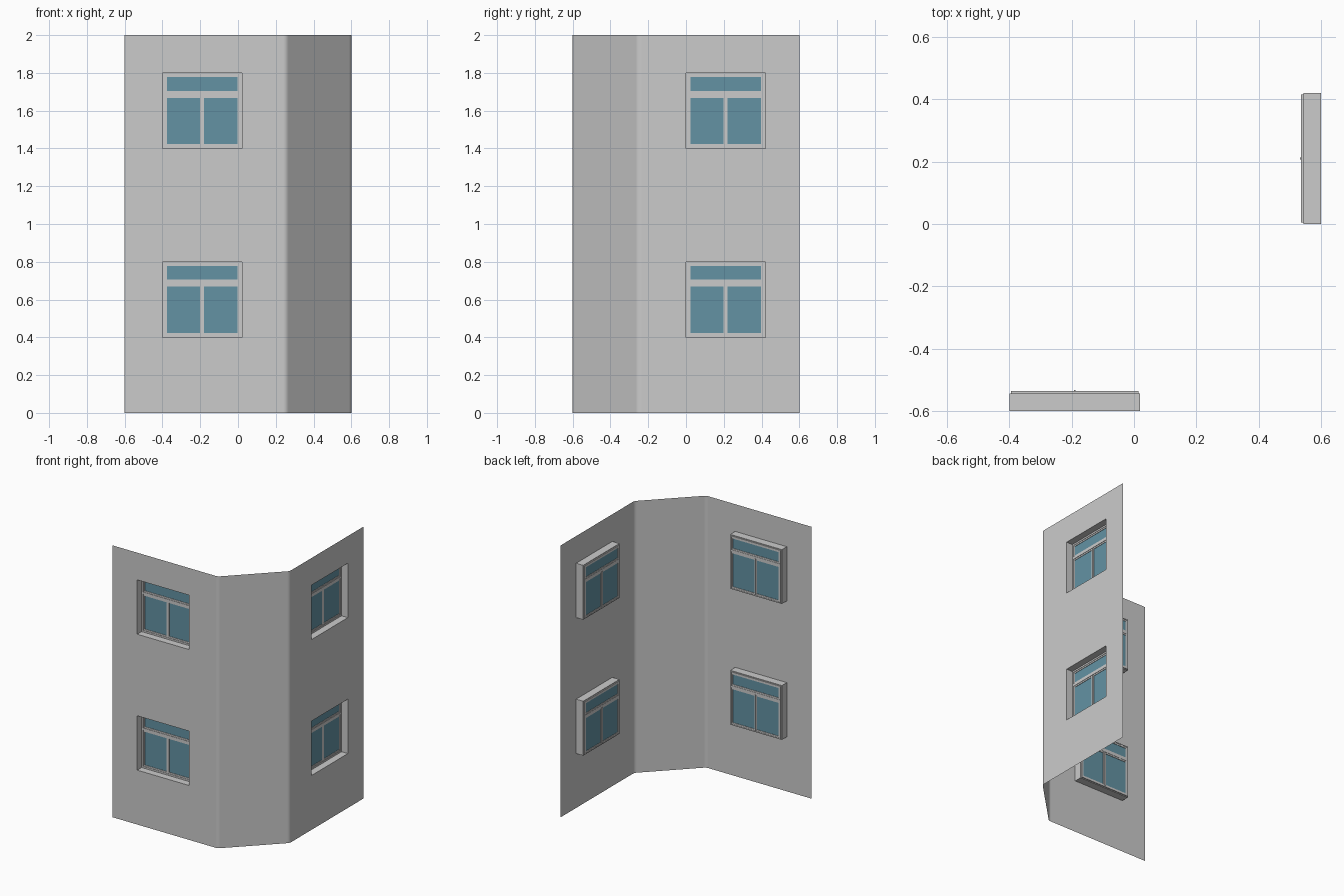
import bpy, bmesh, math
from mathutils import Matrix, Vector

if "Cube" in bpy.data.objects:
    bpy.data.objects.remove(bpy.data.objects["Cube"])

H = 2.0
R = 0.6            # wall plane distance from centre
C = 0.255          # where the wall turns into the chamfer
X0, X1 = -0.40, 0.02      # window opening on the front wall
Z0, Z1 = 0.40, 0.80       # lower window opening


def make(name, bm, mat=None):
    me = bpy.data.meshes.new(name)
    bm.to_mesh(me)
    bm.free()
    if mat:
        me.materials.append(mat)
    ob = bpy.data.objects.new(name, me)
    bpy.context.collection.objects.link(ob)
    return ob


def corner(p, d_in, d_out, t=0.016, n=6):
    """Small rounded bend around p, with a support point on each side."""
    a, b = p - d_in * t, p + d_out * t
    pts = [a - d_in * 0.004]
    for i in range(n + 1):
        k = i / n
        pts.append(a * (1 - k) ** 2 + p * 2 * k * (1 - k) + b * k * k)
    return pts + [b + d_out * 0.004]


# Wall: thin bent sheet with window openings left out
ex, ey = Vector((1, 0)), Vector((0, 1))
dg = (ex + ey).normalized()
prof = [Vector(p) for p in ((-R, -R), (X0, -R), (X1, -R))]
prof += corner(Vector((C, -R)), ex, dg)
prof += corner(Vector((R, -C)), dg, ey)
prof += [Vector(p) for p in ((R, 0), (R, X1 - X0), (R, R))]
levels = [0, Z0, Z1, Z0 + 1, Z1 + 1, H]
bm = bmesh.new()
grid = [[bm.verts.new((p.x, p.y, z)) for p in prof] for z in levels]
for j in range(len(levels) - 1):
    for i in range(len(prof) - 1):
        if j in (1, 3) and i in (1, len(prof) - 3):
            continue
        f = bm.faces.new((grid[j][i], grid[j][i + 1], grid[j + 1][i + 1], grid[j + 1][i]))
        f.smooth = True
make("wall", bm)


def box(bm, x0, x1, y0, y1, z0, z1):
    m = Matrix.Translation(((x0 + x1) / 2, (y0 + y1) / 2, (z0 + z1) / 2)) \
        @ Matrix.Diagonal((x1 - x0, y1 - y0, z1 - z0, 1))
    bmesh.ops.create_cube(bm, size=1, matrix=m)


def loop(bm, x0, x1, z0, z1, y):
    return [bm.verts.new((x, y, z)) for x, z in ((x0, z0), (x1, z0), (x1, z1), (x0, z1))]


def ring(bm, x0, x1, z0, z1, w, y0, y1):
    """Closed rectangular frame of bar width w between depths y0 and y1."""
    i = (x0 + w, x1 - w, z0 + w, z1 - w)
    ls = [loop(bm, x0, x1, z0, z1, y0), loop(bm, x0, x1, z0, z1, y1),
          loop(bm, *i, y1), loop(bm, *i, y0)]
    for a in range(4):
        p, q = ls[a], ls[(a + 1) % 4]
        for k in range(4):
            bm.faces.new((p[k], q[k], q[(k + 1) % 4], p[(k + 1) % 4]))
    bmesh.ops.recalc_face_normals(bm, faces=bm.faces)


glass_mat = bpy.data.materials.new("glass_blue")
glass_mat.diffuse_color = (0.126, 0.29, 0.37, 1)
glass_mat.use_nodes = True
glass_mat.node_tree.nodes["Principled BSDF"].inputs["Base Color"].default_value = glass_mat.diffuse_color
parts = []
XM = (X0 + X1) / 2

# Reveal: four thin sides behind the opening
bm = bmesh.new()
a, b = loop(bm, X0, X1, Z0, Z1, -R), loop(bm, X0, X1, Z0, Z1, -0.543)
for k in range(4):
    bm.faces.new((a[k], b[k], b[(k + 1) % 4], a[(k + 1) % 4]))
parts.append(make("window_reveal", bm))

# Outer frame with stepped back and a transom bar
bm = bmesh.new()
ring(bm, X0, X1, Z0, Z1, 0.012, -0.549, -0.543)
ring(bm, X0 + 0.005, X1 - 0.005, Z0 + 0.005, Z1 - 0.005, 0.007, -0.545, -0.536)
box(bm, X0 + 0.012, X1 - 0.012, -0.549, -0.536, 0.679, 0.694)
parts.append(make("window_frame", bm))

# Sashes: one top light and two casements, plus a meeting strip
panes = [(X0 + 0.012, X1 - 0.012, 0.694, Z1 - 0.012),
         (X0 + 0.012, XM, Z0 + 0.012, 0.679),
         (XM, X1 - 0.012, Z0 + 0.012, 0.679)]
bm = bmesh.new()
for p in panes:
    ring(bm, *p, 0.011, -0.546, -0.538)
box(bm, XM - 0.003, XM + 0.003, -0.547, -0.533, Z0 + 0.012, 0.679)
parts.append(make("window_sashes", bm))

# Glass panes
bm = bmesh.new()
for x0, x1, z0, z1 in panes:
    box(bm, x0 + 0.008, x1 - 0.008, -0.543, -0.541, z0 + 0.008, z1 - 0.008)
parts.append(make("window_glass", bm, glass_mat))

# Repeat the window upstairs and on the right wall
up = Matrix.Translation((0, 0, 1))
side = Matrix.Rotation(math.pi / 2, 4, 'Z') @ Matrix.Translation((-X0, 0, 0))
for tag, m in (("front_upper", up), ("right_lower", side), ("right_upper", up @ side)):
    for ob in parts:
        c = ob.copy()
        c.name = ob.name + "_" + tag
        c.matrix_world = m
        bpy.context.collection.objects.link(c)
